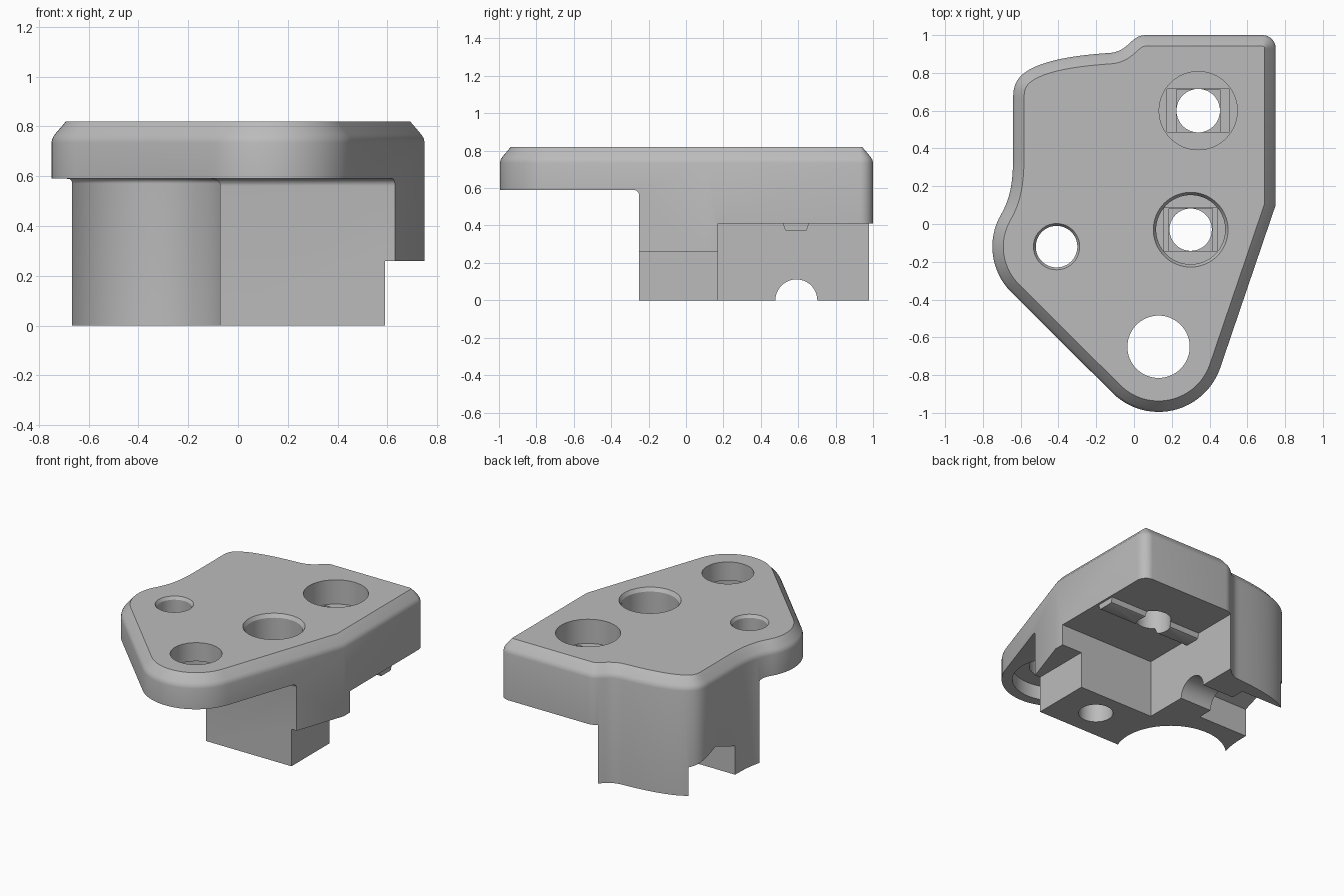
import bpy, bmesh, math
from mathutils import Vector
from mathutils.geometry import interpolate_bezier

if "Cube" in bpy.data.objects:
    bpy.data.objects.remove(bpy.data.objects["Cube"])

grey = bpy.data.materials.new("plain_grey")
grey.use_nodes = True
grey.diffuse_color = (0.5, 0.5, 0.5, 1)
grey.node_tree.nodes["Principled BSDF"].inputs["Base Color"].default_value = (0.5, 0.5, 0.5, 1)


def loft(name, rings):
    """Closed solid through rings with equal point counts."""
    bm = bmesh.new()
    loops = [[bm.verts.new(p) for p in ring] for ring in rings]
    n = len(loops[0])
    for a, b in zip(loops, loops[1:]):
        for i in range(n):
            j = (i + 1) % n
            bm.faces.new((a[i], a[j], b[j], b[i]))
    bm.faces.new(loops[0][::-1])
    bm.faces.new(loops[-1])
    bmesh.ops.recalc_face_normals(bm, faces=bm.faces)
    me = bpy.data.meshes.new(name)
    bm.to_mesh(me)
    bm.free()
    me.materials.append(grey)
    ob = bpy.data.objects.new(name, me)
    bpy.context.collection.objects.link(ob)
    return ob


def arc(cx, cy, r, a0, a1, n):
    angles = [math.radians(a0 + (a1 - a0) * i / n) for i in range(n + 1)]
    return [(cx + r * math.cos(a), cy + r * math.sin(a)) for a in angles]


def bend(p0, h0, h1, p1, n=12):
    pts = interpolate_bezier(*[Vector((*p, 0)) for p in (p0, h0, h1, p1)], n)
    return [(p.x, p.y) for p in pts]


def inset(pts, d):
    """Move a counter-clockwise outline inward by d."""
    out = []
    n = len(pts)
    for i in range(n):
        p, q, r = (Vector(pts[k % n]) for k in (i - 1, i, i + 1))
        u, v = (q - p).normalized(), (r - q).normalized()
        a, b = Vector((-u.y, u.x)), Vector((-v.y, v.x))
        out.append(q + (a + b) * (d / (1 + a.dot(b))))
    return out


def lathe(x, y, profile, n=64):
    return loft("cutter", [[(*p, z) for p in arc(x, y, r, 0, 360 - 360 / n, n - 1)]
                           for r, z in profile])


def prism(x0, x1, section):
    """Section in (y, z), extruded along x."""
    return loft("cutter", [[(x, y, z) for y, z in section] for x in (x0, x1)])


def box(x0, x1, y0, y1, z0, z1):
    return prism(x0, x1, [(y0, z0), (y1, z0), (y1, z1), (y0, z1)])


def combine(target, tool, operation="DIFFERENCE"):
    tool.hide_render = True
    mod = target.modifiers.new("cut", "BOOLEAN")
    mod.operation = operation
    mod.solver = "EXACT"
    mod.object = tool
    bpy.context.view_layer.objects.active = target
    bpy.ops.object.modifier_apply(modifier=mod.name)
    bpy.data.objects.remove(tool)


# Outline seen from above
outline = [(0.75, 0.1)]
outline += arc(0.68, 0.93, 0.07, 0, 90, 8)
outline += bend((0.06, 1), (-0.02, 1), (-0.03, 0.905), (-0.14, 0.905))
outline += bend((-0.14, 0.905), (-0.35, 0.89), (-0.5, 0.86), (-0.58, 0.8))[1:]
outline += bend((-0.58, 0.8), (-0.63, 0.762), (-0.64, 0.72), (-0.64, 0.66))[1:]
outline += bend((-0.64, 0.37), (-0.64, 0.24), (-0.649, 0.145), (-0.704, 0.05))
outline += arc(-0.41, -0.12, 0.34, 150, 225, 16)[1:]
outline += arc(0.13, -0.65, 0.345, 225, 341, 24)

# Solid body with chamfered top edge
levels = [(0, 0), (0.735, 0), (0.752, 0.004), (0.767, 0.013), (0.82, 0.058)]
body = loft("mounting_block", [[(p[0], p[1], z) for p in inset(outline, d)] for z, d in levels])

# Front overhang, with a fillet where the plate meets the block
fillet = arc(-0.28, 0.56, 0.03, 0, 90, 6)
combine(body, prism(-1, 1, [(-1.2, -0.1), (-0.25, -0.1)] + fillet + [(-1.2, 0.59)]))

# Round clearance under the small hole
rim = arc(0.342, 0.57, 0.02, 0, 90, 6)
combine(body, lathe(-0.41, -0.12, [(0.362, -0.1)] + rim))

# Stepped recesses on the underside
combine(body, box(0, 1, 0.17, 1.2, -0.1, 0.41))
combine(body, box(0.59, 1, -1.2, 0.18, -0.1, 0.26))

# Locating key below the recess
key = prism(-0.02, 0.735, [(0.52, 0.43), (0.52, 0.405), (0.53, 0.375), (0.54, 0.37),
                           (0.635, 0.37), (0.645, 0.375), (0.655, 0.405), (0.655, 0.43)])
combine(body, key, "UNION")

# Sideways bolt channel and nut pocket in the left wall
combine(body, prism(-0.9, 0.1, arc(0.59, 0, 0.112, 0, 350, 35)))
combine(body, prism(-0.9, -0.25, [(0.37, -0.1), (0.8, -0.1), (0.8, 0.2),
                                  (0.585, 0.28), (0.37, 0.2)]))

# Vertical holes: (x, y, radius-height profile)
holes = [
    (-0.41, -0.12, [(0.11, 0.4), (0.11, 0.8), (0.135, 0.84)]),
    (0.13, -0.65, [(0.275, 0.4), (0.275, 0.69), (0.165, 0.69), (0.165, 0.9)]),
    (0.3, -0.03, [(0.112, -0.1), (0.112, 0.42), (0.183, 0.42), (0.183, 0.795), (0.21, 0.84)]),
    (0.34, 0.6, [(0.115, 0.2), (0.115, 0.65), (0.207, 0.65), (0.207, 0.9)]),
]
for x, y, profile in holes:
    combine(body, lathe(x, y, profile))

# Shallow slot and square steps on the counterbore floors
for x, y, floor, half in ((0.3, -0.03, 0.42, 0.14), (0.34, 0.6, 0.65, 0.165)):
    combine(body, box(x - half, x + half, y - 0.114, y + 0.114, floor - 0.015, floor + 0.05))
    combine(body, box(x - 0.116, x + 0.116, y - 0.113, y + 0.113, floor - 0.03, floor + 0.04))

bpy.ops.object.select_all(action="DESELECT")
body.select_set(True)
bpy.context.view_layer.objects.active = body
bpy.ops.object.shade_smooth_by_angle(angle=math.radians(28))
